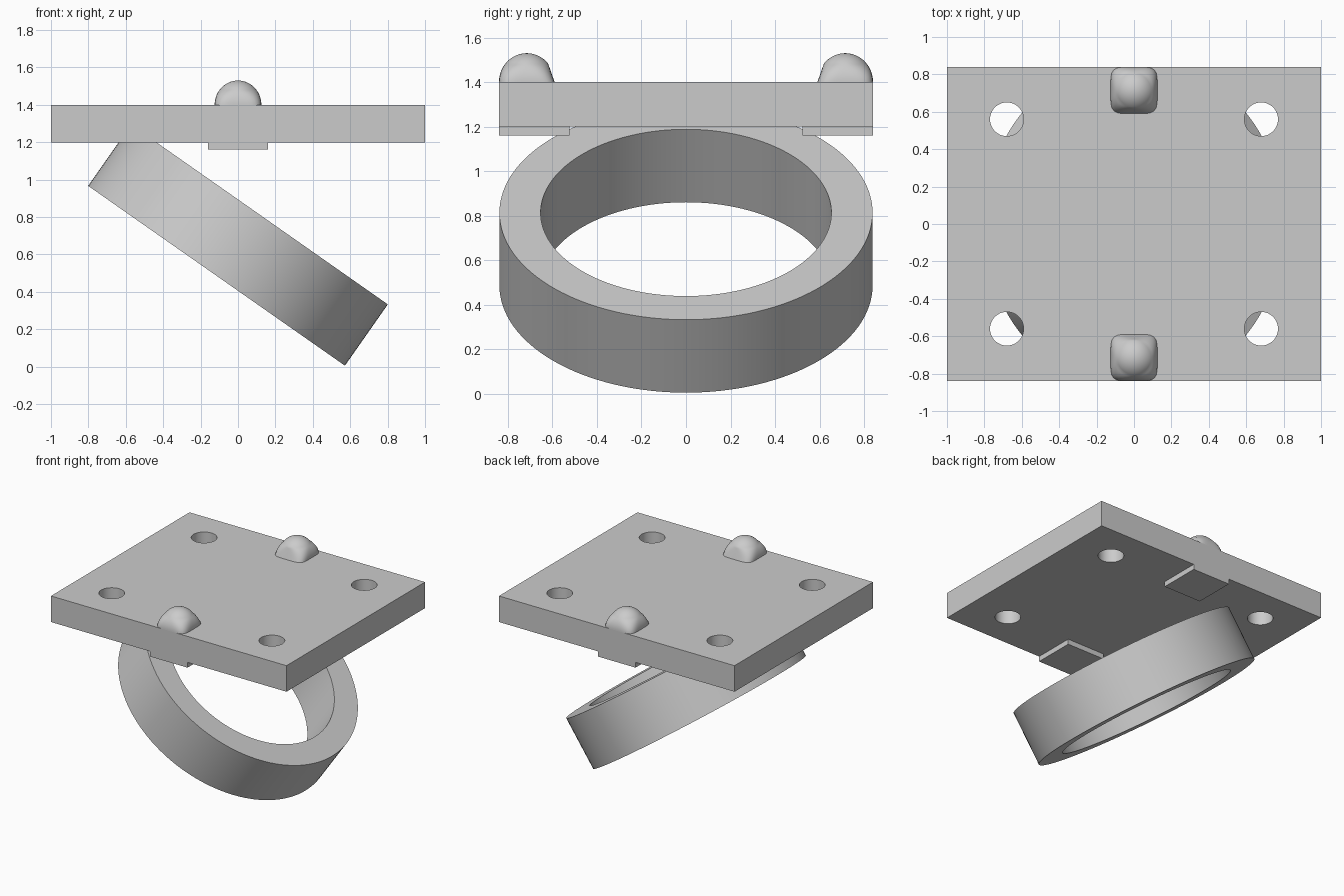
import bpy, bmesh
from math import cos, sin, pi, radians

cube = bpy.data.objects.get("Cube")
if cube:
    bpy.data.objects.remove(cube, do_unlink=True)

grey = bpy.data.materials.new("light_grey")
grey.use_nodes = True
grey.diffuse_color = (0.6, 0.6, 0.6, 1)
grey.node_tree.nodes["Principled BSDF"].inputs["Base Color"].default_value = (0.6, 0.6, 0.6, 1)


def finish(obj, name, smooth=True):
    obj.name = name
    obj.data.materials.clear()
    obj.data.materials.append(grey)
    bpy.ops.object.select_all(action='DESELECT')
    obj.select_set(True)
    bpy.context.view_layer.objects.active = obj
    if smooth:
        bpy.ops.object.shade_smooth_by_angle(angle=radians(35))
    return obj


def box(name, size, centre):
    bpy.ops.mesh.primitive_cube_add(size=1, location=centre)
    obj = bpy.context.object
    obj.scale = size
    bpy.ops.object.transform_apply(location=False, rotation=False, scale=True)
    return finish(obj, name, False)


def cylinder(radius, depth, centre, sides):
    bpy.ops.mesh.primitive_cylinder_add(vertices=sides, radius=radius, depth=depth, location=centre)
    return bpy.context.object


def cut(target, cutter):
    mod = target.modifiers.new("cut", 'BOOLEAN')
    mod.operation = 'DIFFERENCE'
    mod.solver = 'EXACT'
    mod.object = cutter
    bpy.context.view_layer.objects.active = target
    bpy.ops.object.modifier_apply(modifier=mod.name)
    bpy.data.objects.remove(cutter, do_unlink=True)


def loft(name, rings):
    """Skin a stack of equal closed loops and cap both ends."""
    bm = bmesh.new()
    loops = [[bm.verts.new(p) for p in ring] for ring in rings]
    n = len(loops[0])
    for low, high in zip(loops, loops[1:]):
        for i in range(n):
            j = (i + 1) % n
            bm.faces.new((low[i], low[j], high[j], high[i]))
    bm.faces.new(loops[0])
    bm.faces.new(loops[-1])
    bmesh.ops.recalc_face_normals(bm, faces=bm.faces)
    mesh = bpy.data.meshes.new(name)
    bm.to_mesh(mesh)
    bm.free()
    obj = bpy.data.objects.new(name, mesh)
    bpy.context.collection.objects.link(obj)
    return finish(obj, name)


# Mounting plate with four through holes
plate = box("mounting_plate", (2, 1.68, 0.2), (0, 0, 1.3))
for sx in (-1, 1):
    for sy in (-1, 1):
        cut(plate, cylinder(0.09, 0.5, (0.68 * sx, 0.56 * sy, 1.3), 48))
finish(plate, "mounting_plate")

# Tilted ring below the plate
ring = cylinder(0.838, 0.4, (0, 0, 0.65), 128)
cut(ring, cylinder(0.653, 0.8, (0, 0, 0.65), 128))
ring.rotation_euler = (0, radians(35), 0)
finish(ring, "tilted_ring")


# Dome: rounded-square base blending to a ball, flared on its inner side
def dome_ring(angle, side, sides=48):
    rise, radius = 0.13 * sin(angle), 0.125 * cos(angle)
    power = 2 + 3 * max(0, 1 - angle / radians(40))
    inner = min(radius, 0.125 - 0.35 * rise) if angle < radians(40) else radius
    points = []
    for k in range(sides):
        c, s = cos(2 * pi * k / sides), sin(2 * pi * k / sides)
        f = (abs(c) ** power + abs(s) ** power) ** (-1 / power)
        reach = radius if s > 0 else inner
        points.append((radius * c * f, side * (0.715 + reach * s * f), 1.4 + rise))
    return points


for side, end in ((-1, "front"), (1, "back")):
    loft(end + "_dome", [dome_ring(radians(a), side) for a in range(0, 90, 4)])
    box(end + "_lower_tab", (0.32, 0.316, 0.04), (0, 0.682 * side, 1.18))
